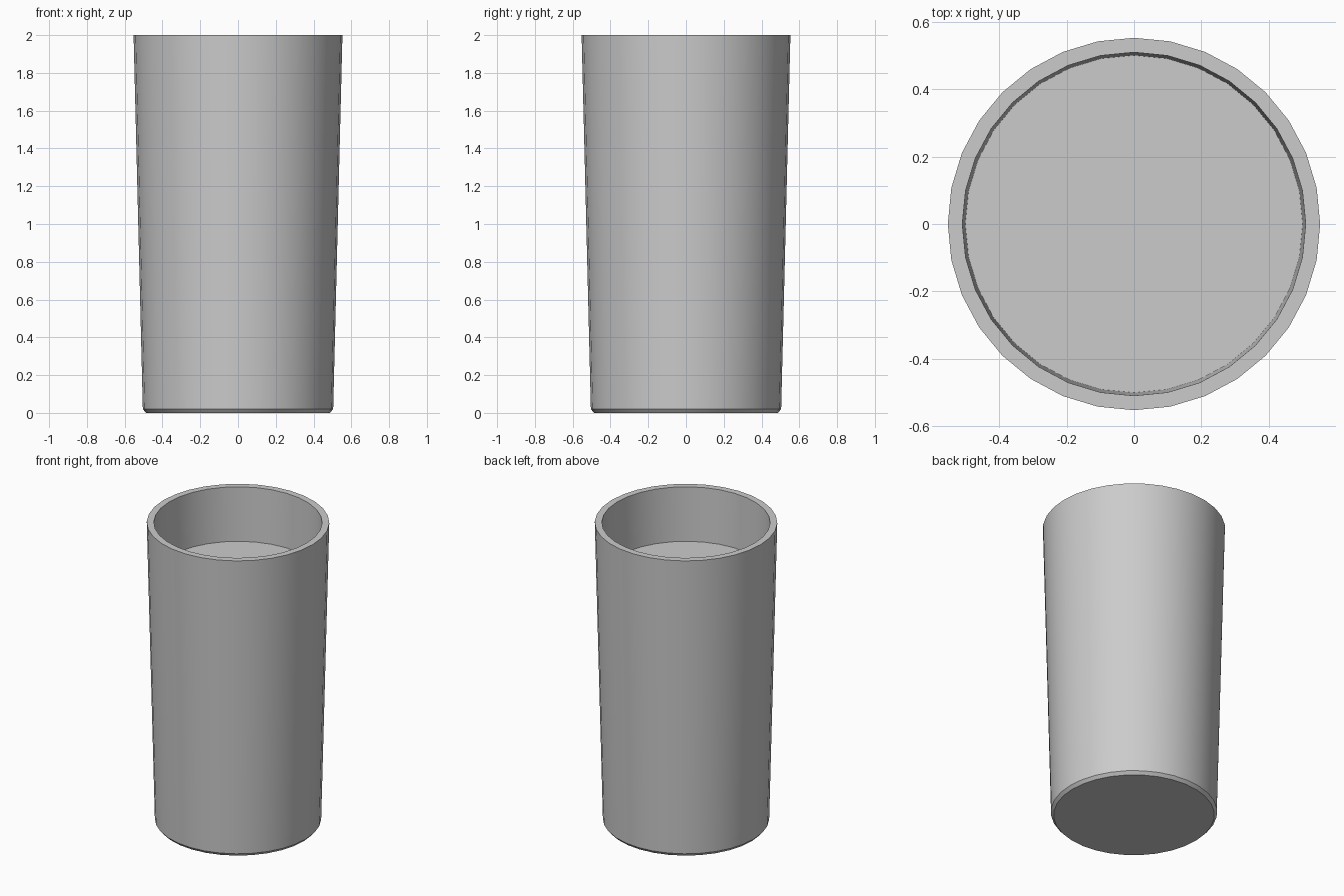
import bpy, bmesh, math

if "Cube" in bpy.data.objects:
    bpy.data.objects.remove(bpy.data.objects["Cube"])

SIDES = 32

def lathe(name, profile):
    """Revolve (radius, z) rings into a closed body, capping both ends."""
    bm = bmesh.new()
    rings = [[bm.verts.new((r * math.cos(2 * math.pi * i / SIDES),
                            r * math.sin(2 * math.pi * i / SIDES), z))
              for i in range(SIDES)] for r, z in profile]
    for a, b in zip(rings, rings[1:]):
        for i in range(SIDES):
            j = (i + 1) % SIDES
            bm.faces.new((a[i], a[j], b[j], b[i]))
    bm.faces.new(rings[0][::-1])
    bm.faces.new(rings[-1])
    bmesh.ops.recalc_face_normals(bm, faces=bm.faces)
    mesh = bpy.data.meshes.new(name)
    bm.to_mesh(mesh)
    bm.free()
    obj = bpy.data.objects.new(name, mesh)
    bpy.context.collection.objects.link(obj)
    bpy.ops.object.select_all(action='DESELECT')
    obj.select_set(True)
    bpy.context.view_layer.objects.active = obj
    bpy.ops.object.shade_smooth_by_angle(angle=math.radians(30))
    return obj

def inner_radius(z):
    return 0.460 + 0.025 * z

# Tapered cup: chamfered foot, outer wall, flat rim, inner wall, inner floor
lathe("cup", [(0.487, 0), (0.504, 0.02), (0.553, 2.0),
              (inner_radius(2.0), 2.0), (inner_radius(0.05), 0.05)])

# Drink filling the cup to below the rim
lathe("drink", [(inner_radius(0.05), 0.05), (inner_radius(1.64), 1.64)])
